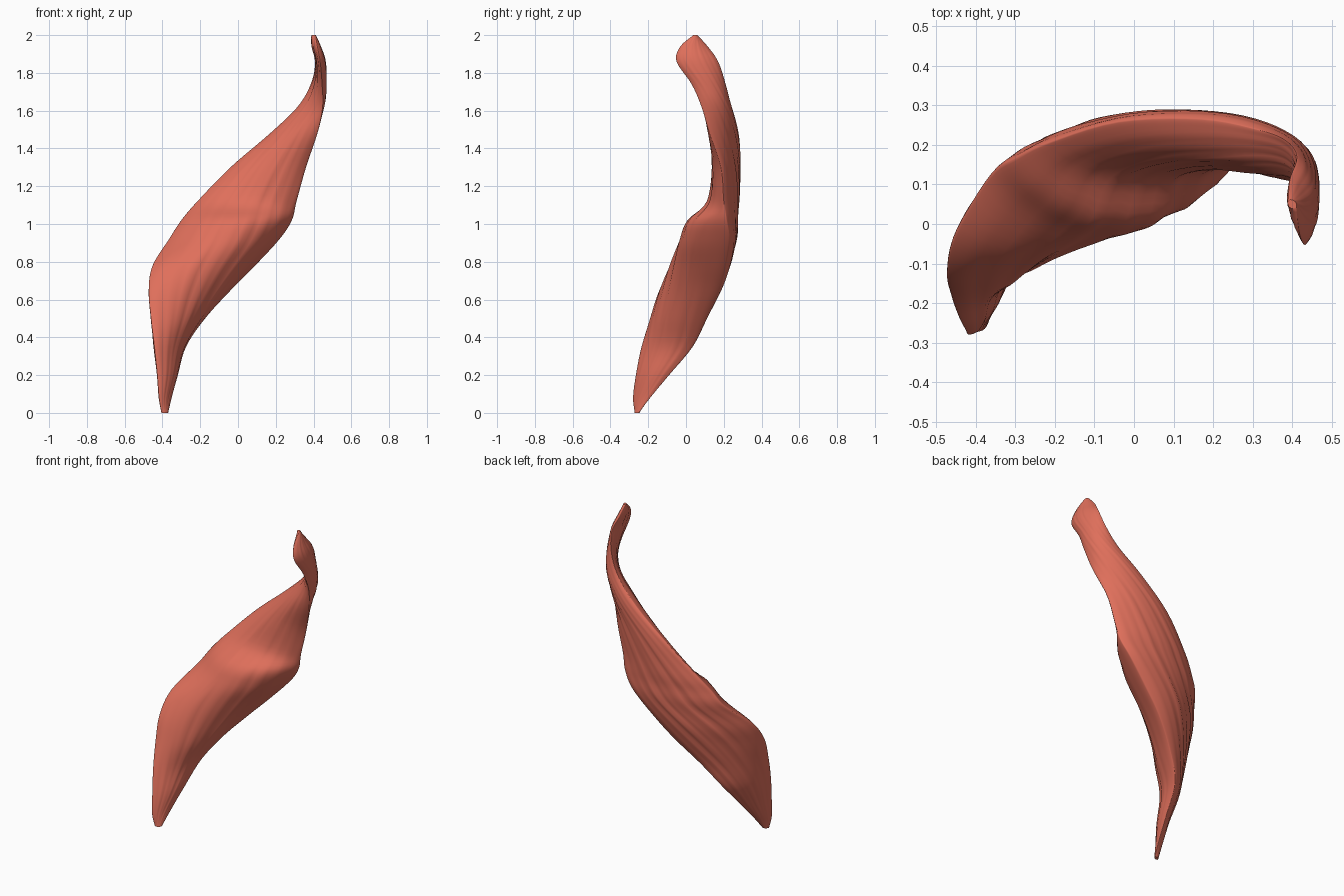
import bpy, bmesh, math
from mathutils import Vector

if "Cube" in bpy.data.objects:
    bpy.data.objects.remove(bpy.data.objects["Cube"])

# Horizontal sections: z, left edge x y, right edge x y, back bulge, front bulge
SECTIONS = [
    (0.00, -0.405, -0.270, -0.370, -0.250, 0.012, -0.010),
    (0.08, -0.418, -0.280, -0.352, -0.190, 0.022, -0.018),
    (0.20, -0.427, -0.265, -0.325, -0.090, 0.030, -0.040),
    (0.35, -0.442, -0.235, -0.285, 0.035, 0.050, -0.060),
    (0.50, -0.460, -0.185, -0.180, 0.110, 0.075, -0.095),
    (0.65, -0.472, -0.125, -0.040, 0.178, 0.100, -0.122),
    (0.78, -0.452, -0.030, 0.090, 0.210, 0.110, -0.155),
    (0.92, -0.365, 0.120, 0.220, 0.230, 0.080, -0.205),
    (1.02, -0.300, 0.165, 0.285, 0.215, 0.080, -0.180),
    (1.12, -0.215, 0.205, 0.310, 0.200, 0.078, -0.090),
    (1.30, -0.040, 0.258, 0.360, 0.185, 0.060, -0.078),
    (1.48, 0.170, 0.265, 0.420, 0.125, 0.065, -0.055),
    (1.62, 0.315, 0.238, 0.448, 0.082, 0.062, -0.020),
    (1.74, 0.385, 0.210, 0.445, 0.030, 0.050, -0.005),
    (1.86, 0.412, 0.170, 0.435, -0.050, 0.040, -0.012),
    (1.94, 0.395, 0.115, 0.420, -0.030, 0.030, -0.015),
    (2.00, 0.390, 0.060, 0.410, 0.040, 0.010, -0.010),
]
STEPS, SIDE = 5, 32


def smooth_rows(rows):
    """Catmull-Rom interpolation between the sections."""
    out = []
    n = len(rows)
    for i in range(n - 1):
        quad = [rows[max(i - 1, 0)], rows[i], rows[i + 1], rows[min(i + 2, n - 1)]]
        for s in range(STEPS):
            t = s / STEPS
            out.append([0.5 * (2 * b + (c - a) * t + (2 * a - 5 * b + 4 * c - d) * t * t
                               + (3 * b - a - 3 * c + d) * t ** 3)
                        for a, b, c, d in zip(*quad)])
    out.append(list(rows[-1]))
    return out


def section_loop(row):
    """Closed outline: back side left to right, front side right to left."""
    z, lx, ly, rx, ry, back, front = row
    left, right = Vector((lx, ly)), Vector((rx, ry))
    chord = right - left
    normal = Vector((-chord.y, chord.x)).normalized()
    pts = []
    for k in range(2 * SIDE):
        on_back = k < SIDE
        t = k / SIDE if on_back else 2 - k / SIDE
        t = 0.5 - 0.5 * math.cos(math.pi * t)
        arch = (4 * t * (1 - t)) ** 0.75
        bulge = (back if on_back else front) * arch
        # Shallow muscle-fibre ridges that follow the strap
        ridge = 0.007 * chord.length * arch * (math.sin(46 * t + 3 * math.sin(2.2 * z))
                                               + 0.6 * math.sin(27 * t - 4 * z))
        p = left + chord * t + normal * (bulge + ridge)
        pts.append((p.x, p.y, z))
    return pts


# Muscle strap lofted through the sections
bm = bmesh.new()
loops = [[bm.verts.new(p) for p in section_loop(r)] for r in smooth_rows(SECTIONS)]
count = 2 * SIDE
for a, b in zip(loops, loops[1:]):
    for k in range(count):
        j = (k + 1) % count
        bm.faces.new((a[k], a[j], b[j], b[k]))
bm.faces.new(loops[0])
bm.faces.new(loops[-1])
bmesh.ops.recalc_face_normals(bm, faces=bm.faces)
mesh = bpy.data.meshes.new("muscle_strap")
bm.to_mesh(mesh)
bm.free()
strap = bpy.data.objects.new("muscle_strap", mesh)
bpy.context.collection.objects.link(strap)

# Salmon red material
mat = bpy.data.materials.new("muscle_red")
mat.diffuse_color = (0.74, 0.16, 0.105, 1)
mat.use_nodes = True
mat.node_tree.nodes["Principled BSDF"].inputs["Base Color"].default_value = mat.diffuse_color
mesh.materials.append(mat)

bpy.context.view_layer.objects.active = strap
strap.select_set(True)
bpy.ops.object.shade_smooth_by_angle(angle=math.radians(50))
